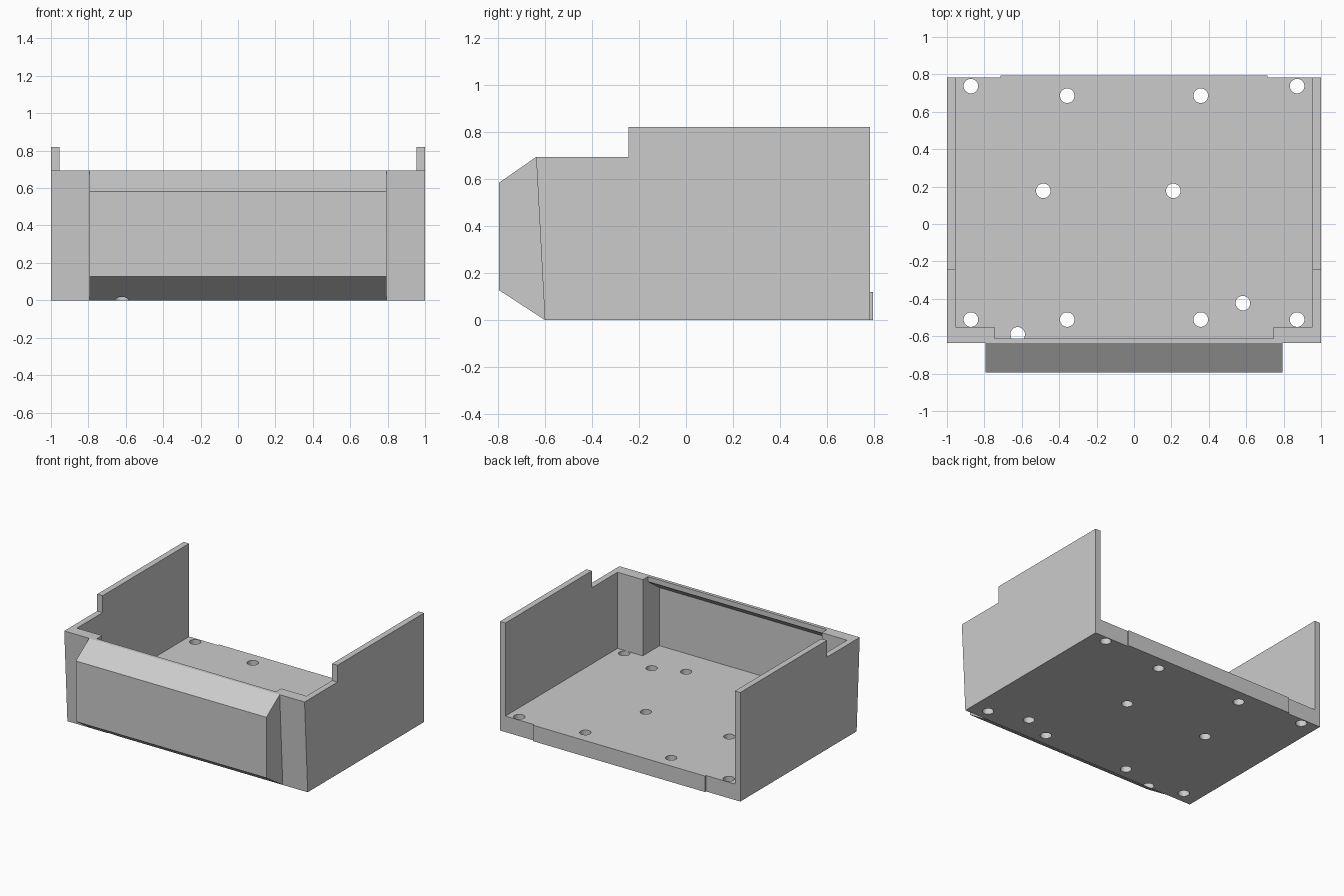
import bpy
import bmesh
from mathutils import Matrix

cube = bpy.data.objects.get("Cube")
if cube:
    bpy.data.objects.remove(cube, do_unlink=True)

grey = bpy.data.materials.new("plain grey")
grey.use_nodes = True
grey.diffuse_color = (0.6, 0.6, 0.6, 1)
grey.node_tree.nodes["Principled BSDF"].inputs["Base Color"].default_value = grey.diffuse_color


def finish(name, bm):
    bmesh.ops.recalc_face_normals(bm, faces=bm.faces)
    mesh = bpy.data.meshes.new(name)
    bm.to_mesh(mesh)
    bm.free()
    mesh.materials.append(grey)
    obj = bpy.data.objects.new(name, mesh)
    bpy.context.collection.objects.link(obj)
    return obj


def extrude_side(name, profile, half_width):
    """Extrude a (y, z) profile symmetrically along x."""
    bm = bmesh.new()
    face = bm.faces.new([bm.verts.new((-half_width, y, z)) for y, z in profile])
    new = bmesh.ops.extrude_face_region(bm, geom=[face])["geom"]
    verts = [v for v in new if isinstance(v, bmesh.types.BMVert)]
    bmesh.ops.translate(bm, verts=verts, vec=(2 * half_width, 0, 0))
    return finish(name, bm)


def combine(target, tool, operation):
    """Apply a boolean and remove the tool."""
    tool.hide_render = True
    mod = target.modifiers.new(operation.lower(), 'BOOLEAN')
    mod.operation = operation
    mod.solver = 'EXACT'
    mod.object = tool
    bpy.context.view_layer.objects.active = target
    bpy.ops.object.modifier_apply(modifier=mod.name)
    bpy.data.objects.remove(tool, do_unlink=True)


FLOOR = 0.12

# Outer block with stepped side walls and leaning front
tray = extrude_side("tray_body", [(-0.6, 0), (0.783, 0), (0.783, 0.82), (-0.245, 0.82),
                                  (-0.245, 0.693), (-0.637, 0.693)], 1)

# Main compartment, open at the top and back
combine(tray, extrude_side("main_cavity", [(-0.55, FLOOR), (1, FLOOR), (1, 1), (-0.55, 1)], 0.955),
        'DIFFERENCE')

# Bevelled front bulge
combine(tray, extrude_side("front_bulge", [(-0.6, 0), (-0.795, 0.127), (-0.795, 0.583),
                                           (-0.637, 0.693), (-0.58, 0.35)], 0.793), 'UNION')

# Hollow inside the bulge
combine(tray, extrude_side("bulge_cavity", [(-0.5, FLOOR), (-0.75, FLOOR), (-0.75, 0.557),
                                            (-0.612, 0.655), (-0.612, 0.8), (-0.5, 0.8)], 0.745),
        'DIFFERENCE')

# Shallow lip on the back edge of the floor
combine(tray, extrude_side("back_lip", [(0.7, 0), (0.795, 0), (0.795, FLOOR), (0.7, FLOOR)], 0.715),
        'UNION')

# Mounting holes through the floor
holes = [(0.21, 0.177), (-0.485, 0.177), (0.582, -0.423), (-0.622, -0.59)]
for side in (-1, 1):
    holes += [(side * 0.872, 0.737), (side * 0.357, 0.686),
              (side * 0.872, -0.511), (side * 0.357, -0.511)]
bm = bmesh.new()
for x, y in holes:
    bmesh.ops.create_cone(bm, cap_ends=True, segments=32, radius1=0.039, radius2=0.039,
                          depth=0.3, matrix=Matrix.Translation((x, y, FLOOR - 0.14)))
combine(tray, finish("hole_cutters", bm), 'DIFFERENCE')

# Smooth hole walls, crisp edges elsewhere
bpy.ops.object.select_all(action='DESELECT')
tray.select_set(True)
bpy.context.view_layer.objects.active = tray
bpy.ops.object.shade_smooth_by_angle()
